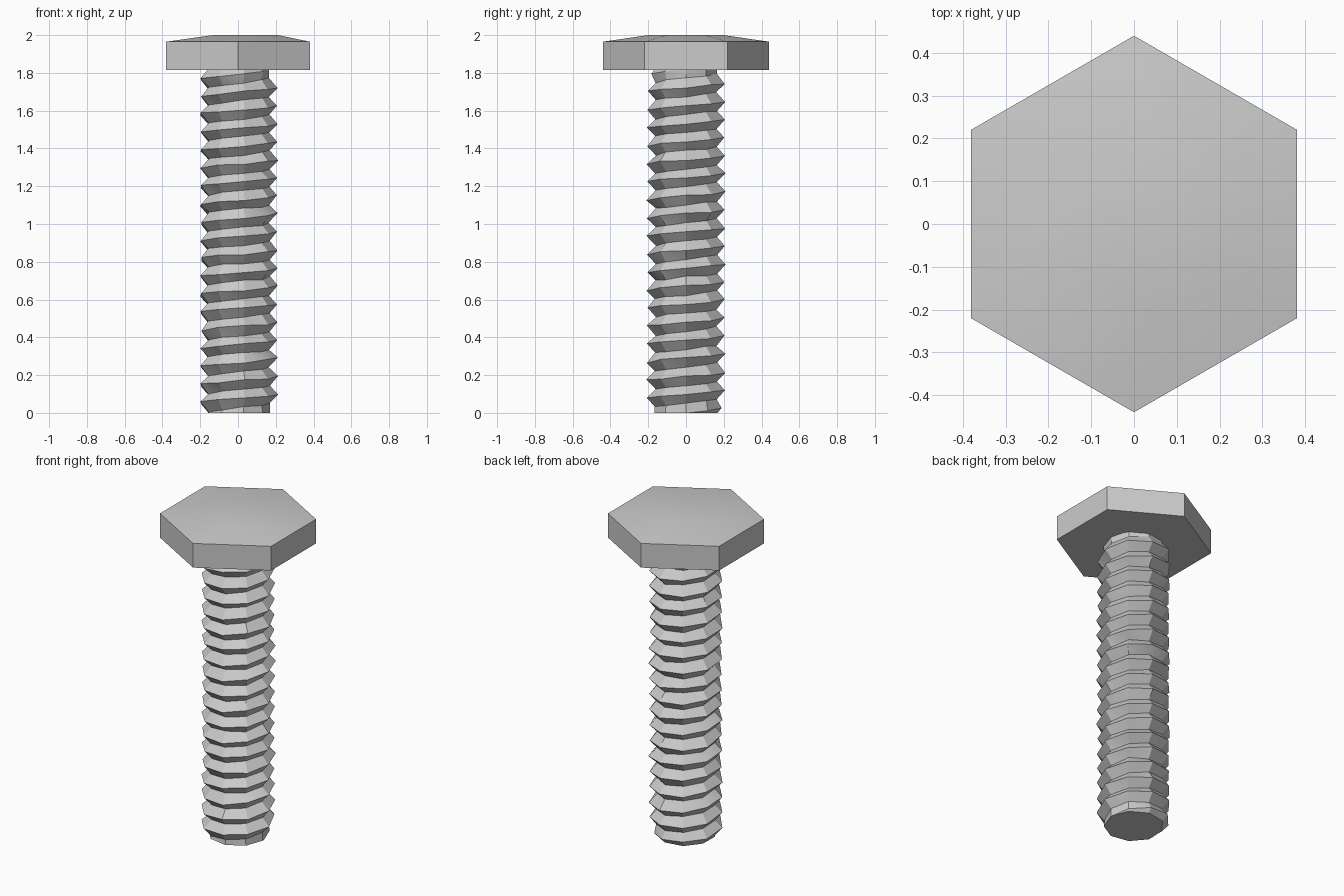
import bpy, bmesh, math, random
from mathutils import Vector

cube = bpy.data.objects.get("Cube")
if cube:
    bpy.data.objects.remove(cube, do_unlink=True)

random.seed(4)

steel = bpy.data.materials.new("light grey steel")
steel.use_nodes = True
grey = (0.6, 0.6, 0.6, 1)
steel.diffuse_color = grey
steel.node_tree.nodes["Principled BSDF"].inputs["Base Color"].default_value = grey


def finish(bm, name, angle):
    """Turn a bmesh into a shaded object."""
    bmesh.ops.recalc_face_normals(bm, faces=bm.faces)
    mesh = bpy.data.meshes.new(name)
    bm.to_mesh(mesh)
    bm.free()
    mesh.materials.append(steel)
    obj = bpy.data.objects.new(name, mesh)
    bpy.context.collection.objects.link(obj)
    bpy.ops.object.select_all(action="DESELECT")
    obj.select_set(True)
    bpy.context.view_layer.objects.active = obj
    bpy.ops.object.shade_smooth_by_angle(angle=math.radians(angle))
    return obj


def hexagon(bm, radius, z, shift=0.0):
    return [bm.verts.new((shift + radius * math.sin(i * math.pi / 3),
                          radius * math.cos(i * math.pi / 3), z)) for i in range(6)]


# Hexagonal head with a shallow crowned top
HEAD_BOTTOM = 1.815
bm = bmesh.new()
rings = [hexagon(bm, 0.44, HEAD_BOTTOM), hexagon(bm, 0.44, 1.965), hexagon(bm, 0.2, 2.0, 0.04)]
for low, high in zip(rings, rings[1:]):
    for i in range(6):
        j = (i + 1) % 6
        bm.faces.new((low[i], low[j], high[j], high[i]))
bm.faces.new(rings[0])
bm.faces.new(rings[-1])
finish(bm, "hex_head", 30)

# Threaded shank: a right-handed helix of alternating root and crest rows
SIDES, PITCH, ROOT, CREST = 9, 0.0955, 0.165, 0.209
TURNS = 22
bm = bmesh.new()


def helix(radius, z_start):
    row = []
    for k in range(SIDES * TURNS):
        a = 2 * math.pi * k / SIDES
        r = radius + random.uniform(-0.004, 0.004)
        z = z_start + PITCH * k / SIDES + random.uniform(-0.005, 0.005)
        row.append(bm.verts.new((r * math.cos(a), r * math.sin(a), z)))
    return row


root = helix(ROOT, -0.14)
crest = helix(CREST, -0.14 + PITCH / 2)
for k in range(SIDES * TURNS - 1):
    bm.faces.new((root[k], root[k + 1], crest[k + 1], crest[k]))
    if k + SIDES + 1 < SIDES * TURNS:
        bm.faces.new((crest[k], crest[k + 1], root[k + SIDES + 1], root[k + SIDES]))

# Trim both ends, keeping the upper end just inside the head
for z, direction in ((0.0, -1), (HEAD_BOTTOM + 0.01, 1)):
    bmesh.ops.bisect_plane(bm, geom=bm.verts[:] + bm.edges[:] + bm.faces[:],
                           plane_co=(0, 0, z), plane_no=(0, 0, direction), clear_outer=True)
    rim = [e for e in bm.edges if e.is_boundary and all(abs(v.co.z - z) < 1e-4 for v in e.verts)]
    bmesh.ops.holes_fill(bm, edges=rim, sides=0)

# Chamfer the tip and run the thread out under the head
for v in bm.verts:
    limit = min(0.17 + 0.8 * v.co.z, 0.165 + 1.1 * max(HEAD_BOTTOM - v.co.z, 0))
    flat = Vector((v.co.x, v.co.y))
    if flat.length > limit:
        flat *= limit / flat.length
        v.co.x, v.co.y = flat
bmesh.ops.triangulate(bm, faces=[f for f in bm.faces if len(f.verts) == 4])
finish(bm, "threaded_shank", 25)
